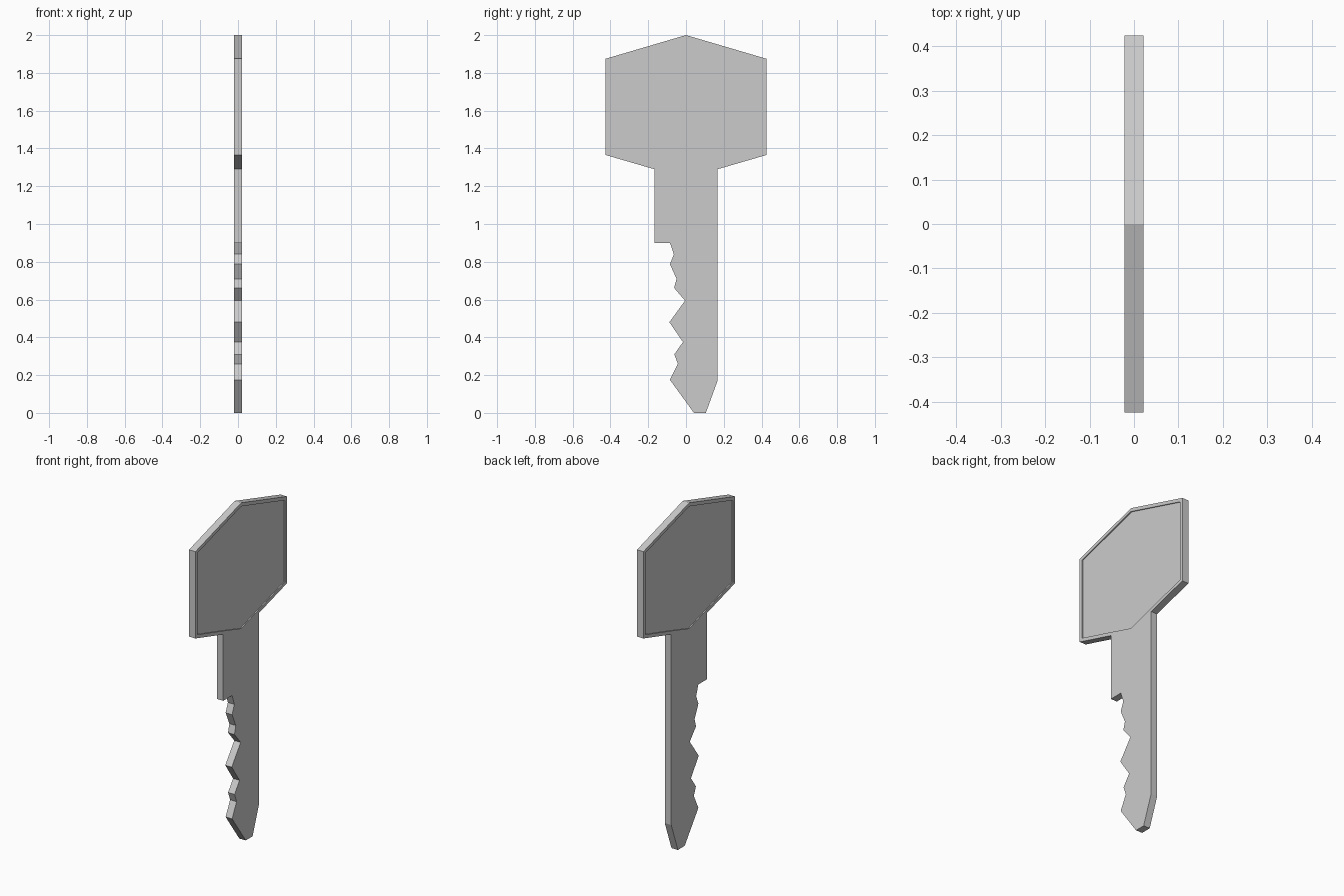
import bpy, bmesh

if "Cube" in bpy.data.objects:
    bpy.data.objects.remove(bpy.data.objects["Cube"])

HALF = 0.021    # half thickness along x
RIM = 0.02      # rim width around the head panel
RECESS = 0.006  # depth of the head panel

# Profiles in (y, z): both start with the neck's right corner
neck_r, neck_l, join = (0.167, 1.29), (-0.167, 1.29), (0, 1.24)
head = [neck_r, (0.425, 1.365), (0.425, 1.875), (0, 2.0),
        (-0.425, 1.875), (-0.425, 1.365), neck_l]
teeth = [(-0.167, 0.90), (-0.085, 0.90), (-0.064, 0.84), (-0.085, 0.787),
         (-0.05, 0.71), (-0.063, 0.662), (-0.005, 0.594), (-0.088, 0.48),
         (-0.016, 0.375), (-0.062, 0.31), (-0.043, 0.26), (-0.085, 0.175)]
tip = [(0.042, 0), (0.105, 0), (0.167, 0.17)]

outline = head + teeth + tip
head_poly = head + [join]
blade_poly = [neck_l] + teeth + tip + [neck_r, join]

bm = bmesh.new()
sides = [{p: bm.verts.new((x, *p)) for p in outline + [join]} for x in (HALF, -HALF)]

# Flat faces of head and blade on both sides
head_faces = []
for i, verts in enumerate(sides):
    for poly in (head_poly, blade_poly):
        order = poly if i == 0 else poly[::-1]
        face = bm.faces.new([verts[p] for p in order])
        if poly is head_poly:
            head_faces.append(face)

# Edge walls around the whole outline
front, back = sides
for a, b in zip(outline, outline[1:] + outline[:1]):
    bm.faces.new((front[b], front[a], back[a], back[b]))
bm.normal_update()

# Recessed panel inside a thin rim on each head face
bmesh.ops.inset_individual(bm, faces=head_faces, thickness=RIM, use_even_offset=True)
for face in head_faces:
    ring = bmesh.ops.extrude_discrete_faces(bm, faces=[face])["faces"][0]
    direction = -1 if ring.calc_center_median().x > 0 else 1
    for v in ring.verts:
        v.co.x += direction * RECESS

bmesh.ops.recalc_face_normals(bm, faces=bm.faces)
mesh = bpy.data.meshes.new("key")
bm.to_mesh(mesh)
bm.free()
bpy.context.collection.objects.link(bpy.data.objects.new("key", mesh))
